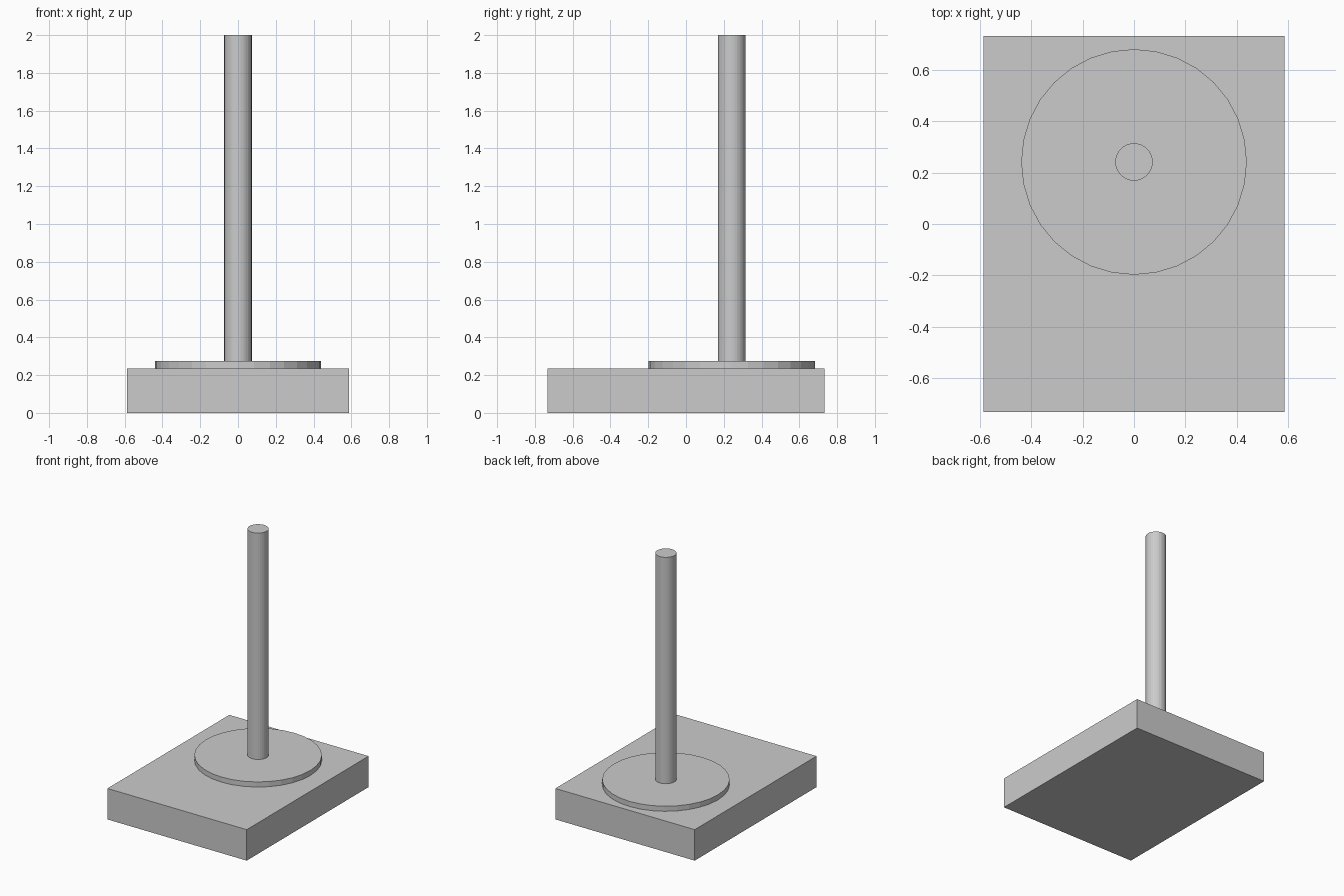
import bpy

if "Cube" in bpy.data.objects:
    bpy.data.objects.remove(bpy.data.objects["Cube"])

AXIS_Y = 0.242   # the pole and its flange sit towards the back
BASE_TOP = 0.236
FLANGE_TOP = 0.275


def cylinder(name, radius, z0, z1):
    bpy.ops.mesh.primitive_cylinder_add(
        vertices=32, radius=radius, depth=z1 - z0,
        location=(0, AXIS_Y, (z0 + z1) / 2))
    bpy.context.object.name = name


# Rectangular base block
bpy.ops.mesh.primitive_cube_add(size=1, location=(0, 0, BASE_TOP / 2))
base = bpy.context.object
base.name = "base_block"
base.scale = (1.174, 1.467, BASE_TOP)
bpy.ops.object.transform_apply(location=False, rotation=False, scale=True)

# Low round flange and tall pole, flat-faced
cylinder("flange_disc", 0.44, BASE_TOP, FLANGE_TOP)
cylinder("pole", 0.073, FLANGE_TOP, 2.0)
